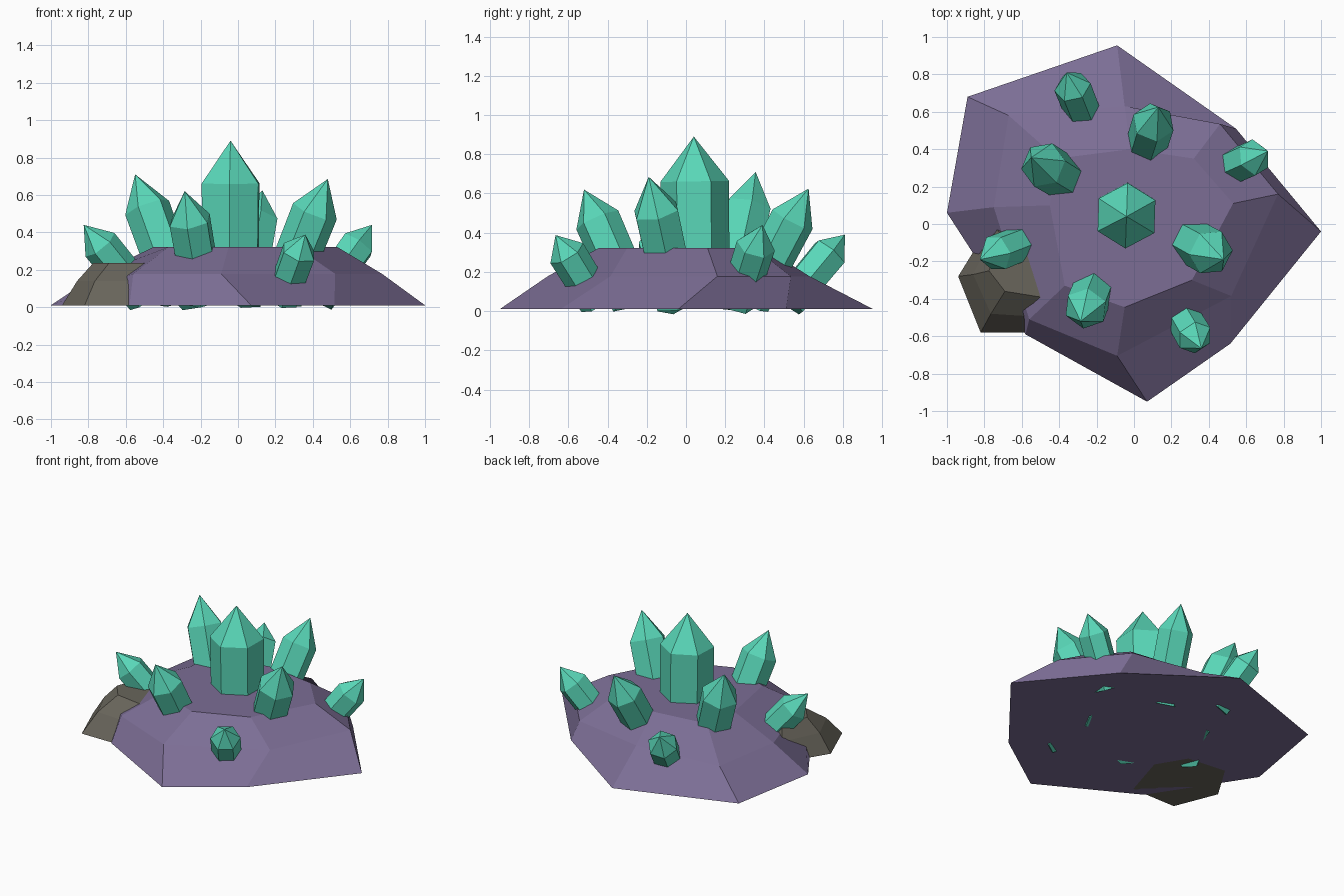
import bpy, bmesh, math
from mathutils import Vector

if "Cube" in bpy.data.objects:
    bpy.data.objects.remove(bpy.data.objects["Cube"])


def material(name, rgb):
    m = bpy.data.materials.new(name)
    m.diffuse_color = (*rgb, 1)
    m.use_nodes = True
    m.node_tree.nodes["Principled BSDF"].inputs["Base Color"].default_value = m.diffuse_color
    return m


PURPLE = material("purple_stone", (0.20, 0.155, 0.30))
GREY = material("grey_stone", (0.14, 0.13, 0.105))
TEAL = material("teal_crystal", (0.10, 0.68, 0.48))


def loft(name, rings, mat, tip=None):
    """Join closed rings of points; cap the ends, or close the last one to a tip."""
    bm = bmesh.new()
    loops = [[bm.verts.new(p) for p in ring] for ring in rings]
    n = len(loops[0])
    for a, b in zip(loops, loops[1:]):
        for i in range(n):
            j = (i + 1) % n
            bm.faces.new((a[i], a[j], b[j], b[i]))
    bm.faces.new(loops[0][::-1])
    if tip is None:
        bm.faces.new(loops[-1])
    else:
        t = bm.verts.new(tip)
        for i in range(n):
            bm.faces.new((loops[-1][i], loops[-1][(i + 1) % n], t))
    bmesh.ops.recalc_face_normals(bm, faces=bm.faces)
    mesh = bpy.data.meshes.new(name)
    bm.to_mesh(mesh)
    bm.free()
    mesh.materials.append(mat)
    ob = bpy.data.objects.new(name, mesh)
    bpy.context.collection.objects.link(ob)
    return ob


def at_height(points, z):
    return [(x, y, z) for x, y in points]


# Faceted mound: ground outline, middle ring, flat top
loft("base_mound", [
    at_height([(-1, .06), (-.58, -.59), (.07, -.95), (.515, -.64),
               (1, -.04), (.545, .51), (-.09, .955), (-.89, .68)], .01),
    at_height([(-.75, .09), (-.56, -.51), (-.09, -.705), (.52, -.385),
               (.77, .16), (.46, .535), (-.05, .63), (-.67, .58)], .178),
    at_height([(-.45, .10), (-.37, -.33), (-.05, -.445), (.31, -.30),
               (.53, .11), (.32, .35), (-.02, .40), (-.41, .35)], .322),
], PURPLE)

# Small grey rock half sunk in the mound
loft("side_rock", [
    at_height([(-.94, -.28), (-.82, -.58), (-.48, -.58),
               (-.38, -.25), (-.5, -.05), (-.78, -.02)], .01),
    at_height([(-.86, -.27), (-.765, -.48), (-.45, -.5),
               (-.4, -.25), (-.52, -.08), (-.74, -.02)], .14),
    at_height([(-.775, -.25), (-.69, -.36), (-.44, -.40),
               (-.4, -.25), (-.55, -.12), (-.71, -.06)], .235),
], GREY)


def crystal(name, foot, tip, r, roll):
    """Six-sided prism along the foot-tip line, sunk into the mound, with a point."""
    foot, tip = Vector(foot), Vector(tip)
    axis = (tip - foot).normalized()
    root = tip - axis * ((tip.z - 0.045) / axis.z)
    shoulder = root.lerp(tip, 0.73)
    side = Vector((0, 1, 0)).cross(axis).normalized()
    up = axis.cross(side)

    def ring(c, rad):
        angles = [math.radians(roll + 60 * i) for i in range(6)]
        return [c + (side * math.cos(a) + up * math.sin(a)) * rad for a in angles]

    loft(name, [ring(root, r * 0.96), ring(shoulder, r)], TEAL, tip)


# Crystals: name, point where it leaves the rock, tip, radius, roll
for args in [
    ("crystal_centre", (-.04, .05, .32), (-.04, .04, .89), .175, 28),
    ("crystal_left", (-.41, .27, .32), (-.55, .355, .71), .125, 10),
    ("crystal_front", (-.23, -.38, .30), (-.285, -.52, .62), .118, 20),
    ("crystal_back", (.08, .465, .32), (.13, .625, .625), .115, 35),
    ("crystal_right", (.335, -.11, .32), (.48, -.19, .685), .125, 5),
    ("crystal_small_back", (-.29, .635, .18), (-.36, .81, .39), .1, 15),
    ("crystal_small_right", (.56, .32, .22), (.717, .39, .44), .1, 25),
    ("crystal_small_left", (-.645, -.12, .22), (-.825, -.19, .44), .1, 0),
    ("crystal_small_front", (.28, -.53, .17), (.36, -.665, .388), .098, 40),
]:
    crystal(*args)
